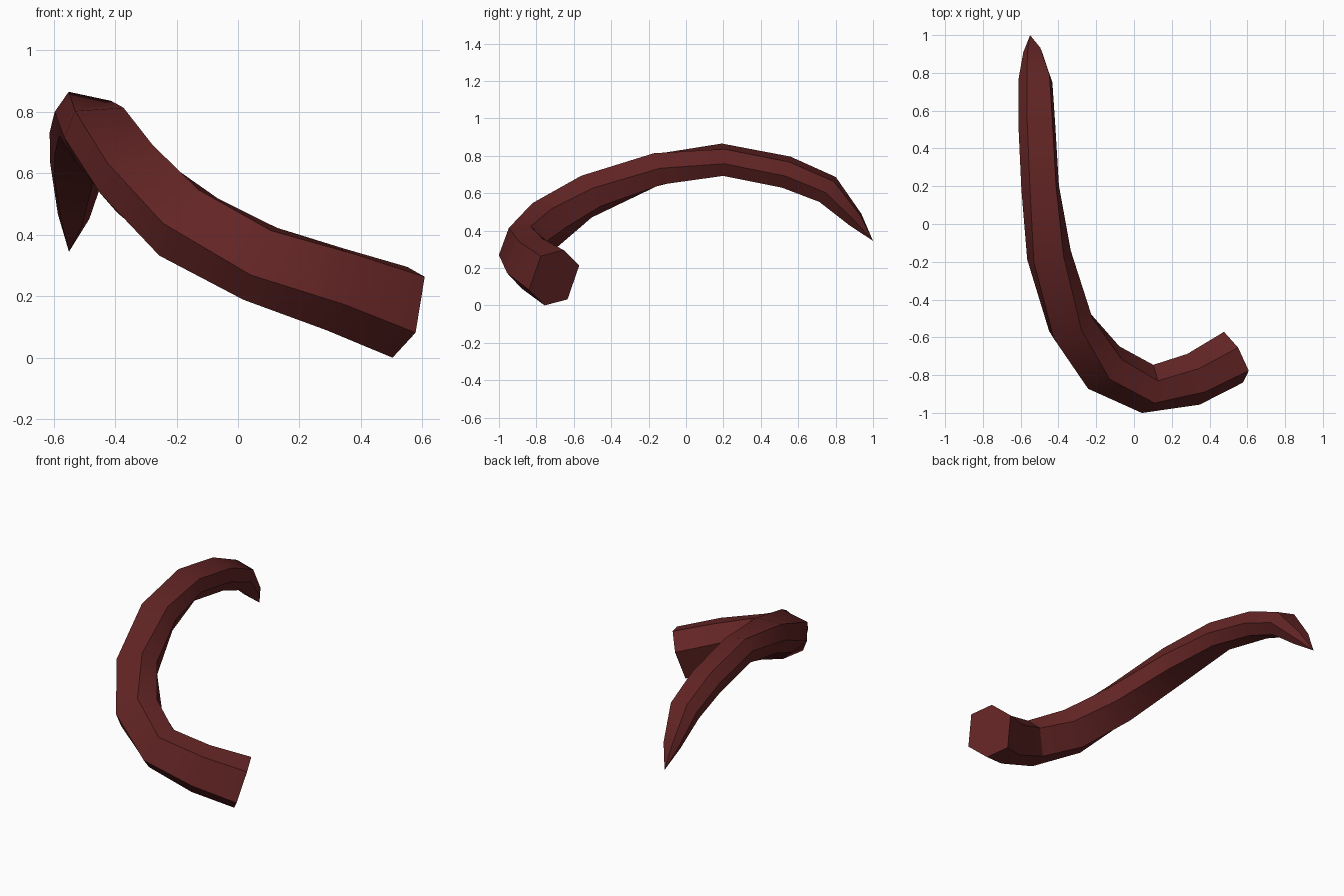
import bpy, bmesh, math
from mathutils import Vector

if "Cube" in bpy.data.objects:
    bpy.data.objects.remove(bpy.data.objects["Cube"])

# Each station: centre x, y, z, radius, roll (deg), angular width of the broad face (deg)
STATIONS = [
    (0.527, -0.705, 0.153, 0.158, -78, 76),
    (0.315, -0.822, 0.228, 0.147, -73, 76),
    (0.072, -0.873, 0.311, 0.136, -69, 76),
    (-0.160, -0.760, 0.430, 0.140, -48, 73),
    (-0.335, -0.532, 0.587, 0.128, -23, 80),
    (-0.450, -0.165, 0.730, 0.118, -4, 86),
    (-0.497, 0.195, 0.784, 0.102, 12, 88),
    (-0.515, 0.535, 0.718, 0.100, 13, 86),
    (-0.522, 0.757, 0.625, 0.092, 14, 84),
    (-0.535, 0.905, 0.465, 0.052, 14, 80),
]
TIP = Vector((-0.55, 1.0, 0.35))

path = [Vector(s[:3]) for s in STATIONS] + [TIP]
steps = [(b - a).normalized() for a, b in zip(path, path[1:])]


def section(i):
    """Six points around the path, square to its direction."""
    r, roll, width = STATIONS[i][3:]
    t = (steps[max(i - 1, 0)] + steps[i]).normalized()
    side = t.cross(Vector((0, 0, 1))).normalized()
    up = side.cross(t)
    h = width / 2
    points = []
    for a in (-h, h, 90, 180 - h, 180 + h, 270):
        ang = math.radians(roll + a)
        points.append(path[i] + r * (math.sin(ang) * side + math.cos(ang) * up))
    return points


# Curved six-sided horn: rings joined by quads, pointed tip, flat root
bm = bmesh.new()
rings = [[bm.verts.new(p) for p in section(i)] for i in range(len(STATIONS))]
tip = bm.verts.new(TIP)
for a, b in zip(rings, rings[1:]):
    for k in range(6):
        n = (k + 1) % 6
        bm.faces.new((a[k], a[n], b[n], b[k]))
for k in range(6):
    bm.faces.new((rings[-1][k], rings[-1][(k + 1) % 6], tip))
bm.faces.new(rings[0])
bmesh.ops.recalc_face_normals(bm, faces=bm.faces)

# Rest the lowest point on the ground
low = min(v.co.z for v in bm.verts)
bmesh.ops.translate(bm, verts=bm.verts, vec=(0, 0, -low))

mesh = bpy.data.meshes.new("curved_horn")
bm.to_mesh(mesh)
bm.free()
horn = bpy.data.objects.new("curved_horn", mesh)
bpy.context.collection.objects.link(horn)

mat = bpy.data.materials.new("dark red")
mat.diffuse_color = (0.125, 0.018, 0.018, 1)
mat.use_nodes = True
mat.node_tree.nodes["Principled BSDF"].inputs["Base Color"].default_value = mat.diffuse_color
mesh.materials.append(mat)

# Smooth along the curve, sharp at the long ridges
bpy.context.view_layer.objects.active = horn
horn.select_set(True)
bpy.ops.object.shade_smooth_by_angle(angle=math.radians(30))
